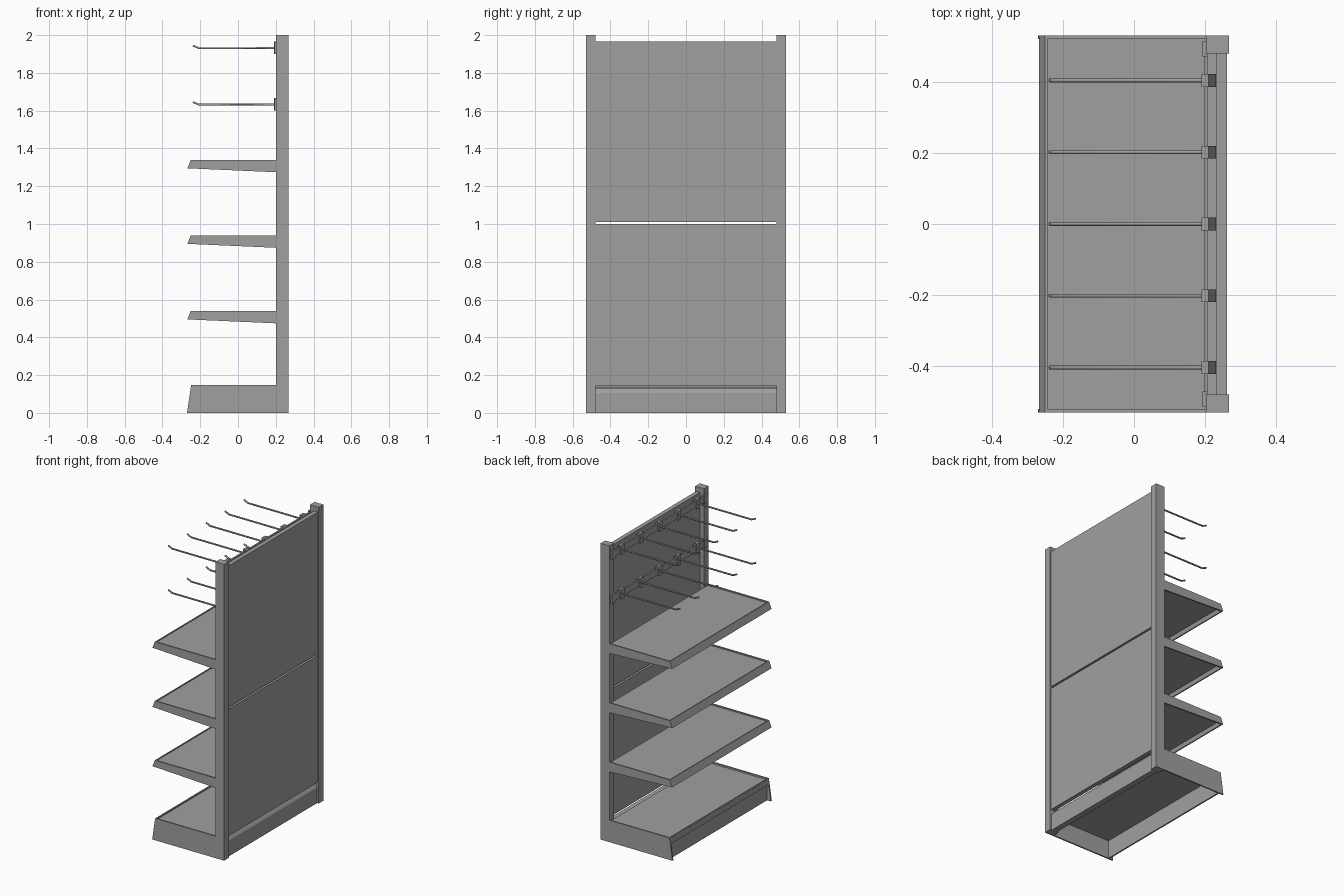
import bpy, bmesh, math
from mathutils import Vector

if "Cube" in bpy.data.objects:
    bpy.data.objects.remove(bpy.data.objects["Cube"])

steel = bpy.data.materials.new("grey_steel")
steel.diffuse_color = (0.352, 0.352, 0.352, 1)
steel.use_nodes = True
steel.node_tree.nodes["Principled BSDF"].inputs["Base Color"].default_value = steel.diffuse_color


def finish(bm, name):
    bmesh.ops.recalc_face_normals(bm, faces=bm.faces)
    me = bpy.data.meshes.new(name)
    bm.to_mesh(me)
    bm.free()
    me.materials.append(steel)
    ob = bpy.data.objects.new(name, me)
    bpy.context.collection.objects.link(ob)
    return ob


def extrude_y(name, profile, y0, y1):
    """Solid made from an (x, z) profile drawn out along y."""
    bm = bmesh.new()
    face = bm.faces.new([bm.verts.new((x, y0, z)) for x, z in profile])
    ext = bmesh.ops.extrude_face_region(bm, geom=[face])["geom"]
    bmesh.ops.translate(bm, vec=(0, y1 - y0, 0),
                        verts=[v for v in ext if isinstance(v, bmesh.types.BMVert)])
    return finish(bm, name)


def box(name, x0, x1, y0, y1, z0, z1):
    return extrude_y(name, [(x0, z0), (x1, z0), (x1, z1), (x0, z1)], y0, y1)


def rod(name, points, radius):
    cu = bpy.data.curves.new(name, "CURVE")
    cu.dimensions = "3D"
    cu.bevel_depth = radius
    cu.bevel_resolution = 1
    cu.use_fill_caps = True
    sp = cu.splines.new("POLY")
    sp.points.add(len(points) - 1)
    for p, co in zip(sp.points, points):
        p.co = (*co, 1)
    cu.materials.append(steel)
    ob = bpy.data.objects.new(name, cu)
    bpy.context.collection.objects.link(ob)


HALF = 0.53

# Uprights
for s, side in ((-1, "near"), (1, "far")):
    y0, y1 = sorted((s * 0.48, s * HALF))
    box(f"{side}_post", 0.202, 0.267, y0, y1, 0, 2)

# Back panels with an open joint between them
box("lower_back_panel", 0.232, 0.261, -0.485, 0.485, 0.143, 0.999)
box("upper_back_panel", 0.232, 0.261, -0.485, 0.485, 1.011, 1.967)

# Bottom rail with a sloping top edge
extrude_y("bottom_rail", [(0.215, 0), (0.255, 0), (0.255, 0.106),
                          (0.238, 0.132), (0.2, 0.132), (0.2, 0.11), (0.215, 0.11)],
          -0.48, 0.48)


def side_plates(name, profile):
    for s, side in ((-1, "near"), (1, "far")):
        y0, y1 = sorted((s * 0.52, s * HALF))
        extrude_y(f"{name}_{side}_bracket", profile, y0, y1)


# Three tapered shelves: brackets, deck and sloping front lip
for i, z in enumerate((0.54, 0.94, 1.34)):
    n = f"shelf_{i + 1}"
    side_plates(n, [(-0.25, z), (-0.268, z - 0.045), (0.203, z - 0.066), (0.203, z)])
    box(n + "_deck", -0.25, 0.203, -0.52, 0.52, z - 0.022, z - 0.007)
    extrude_y(n + "_lip", [(-0.25, z), (-0.268, z - 0.045), (-0.26, z - 0.045),
                           (-0.243, z)], -0.52, 0.52)

# Base: side plates, deck, lip and recessed kick plate
side_plates("base", [(-0.248, 0.148), (-0.27, 0), (0.203, 0), (0.203, 0.148)])
box("base_deck", -0.25, 0.203, -0.52, 0.52, 0.122, 0.138)
extrude_y("base_lip", [(-0.248, 0.148), (-0.254, 0.108), (-0.246, 0.108),
                       (-0.24, 0.148)], -0.52, 0.52)
box("kick_plate", -0.242, -0.232, -0.52, 0.52, 0, 0.125)

# Two hook rails, each with five prongs
for r, z in enumerate((1.632, 1.931)):
    box(f"hook_rail_{r + 1}", 0.197, 0.207, -0.515, 0.515, z - 0.022, z + 0.022)
    for s, side in ((-1, "near"), (1, "far")):
        y0, y1 = sorted((s * 0.472, s * 0.515))
        box(f"hook_rail_{r + 1}_{side}_end", 0.193, 0.207, y0, y1, z - 0.03, z + 0.03)
    for k in range(5):
        y = -0.404 + 0.202 * k
        n = f"hook_{r + 1}_{k + 1}"
        # Clip folded over the rail
        extrude_y(n + "_clip", [(0.19, z - 0.032), (0.197, z - 0.032), (0.197, z + 0.024),
                                (0.207, z + 0.024), (0.228, z - 0.012), (0.231, z - 0.01),
                                (0.209, z + 0.034), (0.19, z + 0.034)],
                  y - 0.018, y + 0.018)
        rod(n + "_prong", [(0.193, y, z), (-0.208, y, z), (-0.238, y, z + 0.014)], 0.0055)
